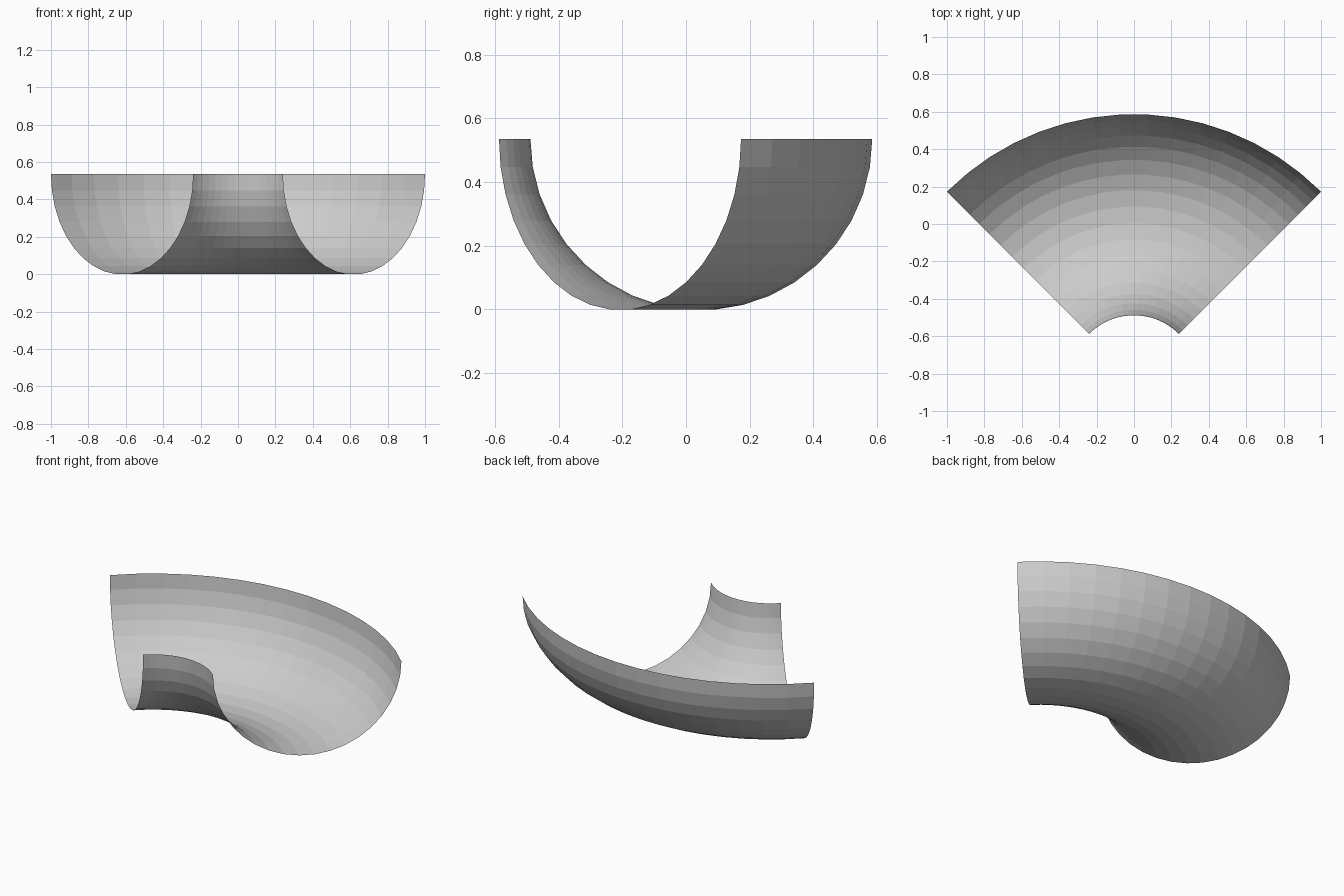
import bpy, bmesh
from math import sin, cos, pi, radians
from mathutils import Vector

if "Cube" in bpy.data.objects:
    bpy.data.objects.remove(bpy.data.objects["Cube"])

OUTER, INNER = 2 ** 0.5, 0.339      # radii of the two rims of the bend
MAJOR = (OUTER + INNER) / 2
TUBE = (OUTER - INNER) / 2
CENTRE_Y = 0.587 - OUTER            # pivot of the bend
RING, STEPS = 19, 15                # facets across the channel, along the bend

# Half-circle channel profile at the right-hand end of the quarter turn
bm = bmesh.new()
rim_z = TUBE * cos(pi / RING / 2)
profile = []
for i in range(RING + 1):
    a = pi * i / RING
    r = MAJOR + TUBE * cos(a)
    profile.append(bm.verts.new((r * cos(pi / 4), CENTRE_Y + r * sin(pi / 4),
                                 rim_z - TUBE * sin(a))))
edges = [bm.edges.new(pair) for pair in zip(profile, profile[1:])]

# Sweep the open profile through 90 degrees
bmesh.ops.spin(bm, geom=profile + edges, cent=Vector((0, CENTRE_Y, 0)),
               axis=Vector((0, 0, 1)), angle=radians(90), steps=STEPS)

# Make the convex underside the outside of the sheet
bm.normal_update()
lowest = min(bm.faces, key=lambda f: f.calc_center_median().z)
if lowest.normal.z > 0:
    bmesh.ops.reverse_faces(bm, faces=bm.faces[:])

mesh = bpy.data.meshes.new("curved_half_pipe")
bm.to_mesh(mesh)
bm.free()
half_pipe = bpy.data.objects.new("curved_half_pipe", mesh)
bpy.context.collection.objects.link(half_pipe)
